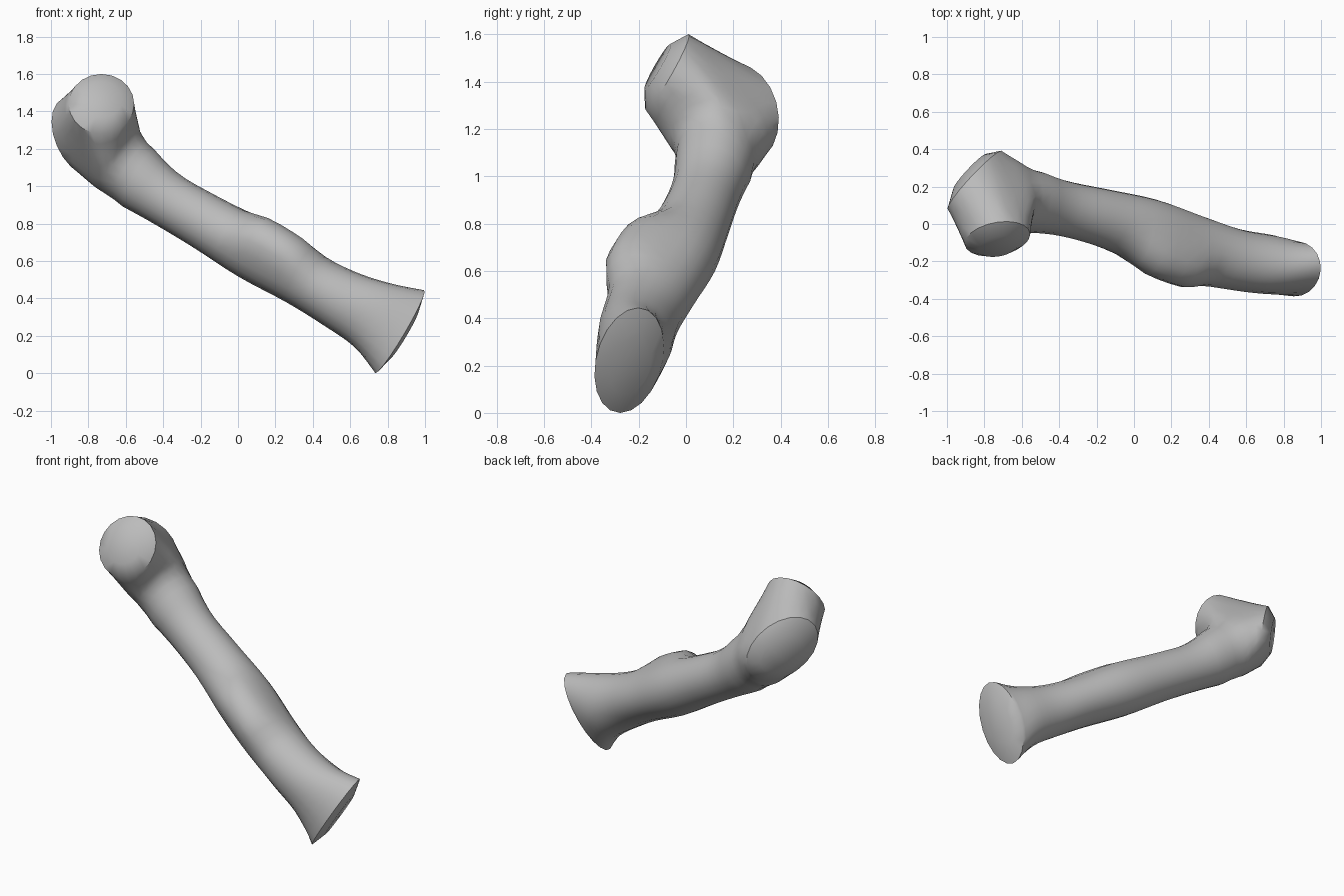
import bpy, bmesh, math
from mathutils import Vector

if "Cube" in bpy.data.objects:
    bpy.data.objects.remove(bpy.data.objects["Cube"])

SIDES = 20
UP = Vector((0.5, 0, 0.87))
FRONT = Vector((-0.18, -0.975, 0.1))


def ring(c, u, v, size=1.0):
    """Points of an ellipse with centre c and half axes u, v."""
    pts = []
    for i in range(SIDES):
        a = 2 * math.pi * i / SIDES
        pts.append(Vector(c) + (Vector(u) * math.cos(a) + Vector(v) * math.sin(a)) * size)
    return pts


def spline(p0, p1, p2, p3, t):
    return 0.5 * (2 * p1 + (p2 - p0) * t + (2 * p0 - 5 * p1 + 4 * p2 - p3) * t * t
                  + (3 * p1 - p0 - 3 * p2 + p3) * t ** 3)


def keys(points):
    return {tuple(round(x, 4) for x in p) for p in points}


def key(v):
    return tuple(round(x, 4) for x in v.co)


# Shaft sections: centre, upward radius, frontward radius
sections = [
    ((0.72, -0.217, 0.31), 0.195, 0.16),
    ((0.54, -0.19, 0.40), 0.165, 0.165),
    ((0.335, -0.135, 0.515), 0.155, 0.18),
    ((0.085, -0.045, 0.66), 0.165, 0.18),
    ((-0.175, 0.035, 0.81), 0.15, 0.155),
    ((-0.41, 0.09, 0.95), 0.15, 0.15),
    ((-0.62, 0.135, 1.115), 0.195, 0.185),
]
end_u, end_v = (0.13, 0.038, 0.222), (0.03, -0.142, 0.0)
rings = [ring((0.865, -0.24, 0.222), end_u, end_v)]
rings += [ring(c, UP * ru, FRONT * rv) for c, ru, rv in sections]

# Refine the shaft along its length
fine = []
for k in range(len(rings) - 1):
    q = [rings[max(0, min(len(rings) - 1, k + j))] for j in (-1, 0, 1, 2)]
    for s in range(4):
        fine.append([spline(*p, s / 4) for p in zip(*q)])
fine.append(rings[-1])

# Swelling on the upper front of the shaft
axis = Vector((-0.85, 0.21, 0.485)).normalized()
out = (UP * 0.65 + FRONT).normalized()
peak = Vector((0.21, -0.24, 0.72))
for r in fine[:-1]:
    for p in r:
        d = p - peak
        a = d.dot(axis)
        w = (d - axis * a).length
        p += out * 0.075 * math.exp(-(a / 0.21) ** 4 - (w / 0.17) ** 4)

# Bent head: wraps the shaft top, the domed back cap and the domed front cut
neck = fine[-1]
cap_u, cap_v = (0, 0.04, 0.193), (-0.147, -0.152, 0.08)
cut_u, cut_v = (0, 0.09, 0.16), (0.175, 0.025, 0)
cap = ring((-0.85, 0.235, 1.265), cap_u, cap_v)
cap_dome = ring((-0.878, 0.28, 1.255), cap_u, cap_v, 0.6)
cut = ring((-0.73, -0.08, 1.44), cut_u, cut_v)
cut_dome = ring((-0.725, -0.12, 1.463), cut_u, cut_v, 0.6)

head = bmesh.new()
for p in neck + cap + cap_dome + cut + cut_dome:
    head.verts.new(p)
bmesh.ops.convex_hull(head, input=list(head.verts))
neck_keys = keys(neck)
bmesh.ops.delete(head, geom=[f for f in head.faces if all(key(v) in neck_keys for v in f.verts)],
                 context='FACES_ONLY')
bmesh.ops.delete(head, geom=[e for e in head.edges if not e.link_faces], context='EDGES')
bmesh.ops.delete(head, geom=[v for v in head.verts if not v.link_faces], context='VERTS')

# Split the head sides so the bend can be softened
groups = [neck_keys, keys(cap), keys(cut)]


def group(v):
    return next((i for i, g in enumerate(groups) if key(v) in g), None)


between = []
for e in head.edges:
    a, b = (group(v) for v in e.verts)
    if a is not None and b is not None and a != b:
        between.append(e)
bmesh.ops.subdivide_edges(head, edges=between, cuts=3, use_grid_fill=True)
me = bpy.data.meshes.new("bent_shaft")
head.to_mesh(me)
head.free()

# Shaft wall and slightly domed lower end, welded to the head
bm = bmesh.new()
bm.from_mesh(me)
end_dome = ring((0.888, -0.234, 0.208), end_u, end_v, 0.6)
loops = [[bm.verts.new(p) for p in r] for r in [end_dome] + fine]
bm.faces.new(loops[0])
for a, b in zip(loops, loops[1:]):
    for i in range(SIDES):
        j = (i + 1) % SIDES
        bm.faces.new((a[i], a[j], b[j], b[i]))
bmesh.ops.remove_doubles(bm, verts=list(bm.verts), dist=0.0002)

# Soften the bend, keeping the rims and the rest of the shaft
fixed = keys([p for r in fine[:-2] for p in r] + end_dome + cap + cap_dome + cut + cut_dome)
soft = [v for v in bm.verts if key(v) not in fixed]
for _ in range(6):
    bmesh.ops.smooth_vert(bm, verts=soft, factor=0.5,
                          use_axis_x=True, use_axis_y=True, use_axis_z=True)
bmesh.ops.recalc_face_normals(bm, faces=list(bm.faces))
bm.to_mesh(me)
bm.free()
obj = bpy.data.objects.new("bent_shaft", me)
bpy.context.collection.objects.link(obj)

mat = bpy.data.materials.new("mid_grey")
mat.diffuse_color = (0.5, 0.5, 0.5, 1)
mat.use_nodes = True
mat.node_tree.nodes["Principled BSDF"].inputs["Base Color"].default_value = mat.diffuse_color
me.materials.append(mat)

bpy.context.view_layer.objects.active = obj
obj.select_set(True)
bpy.ops.object.shade_smooth_by_angle(angle=math.radians(40))
